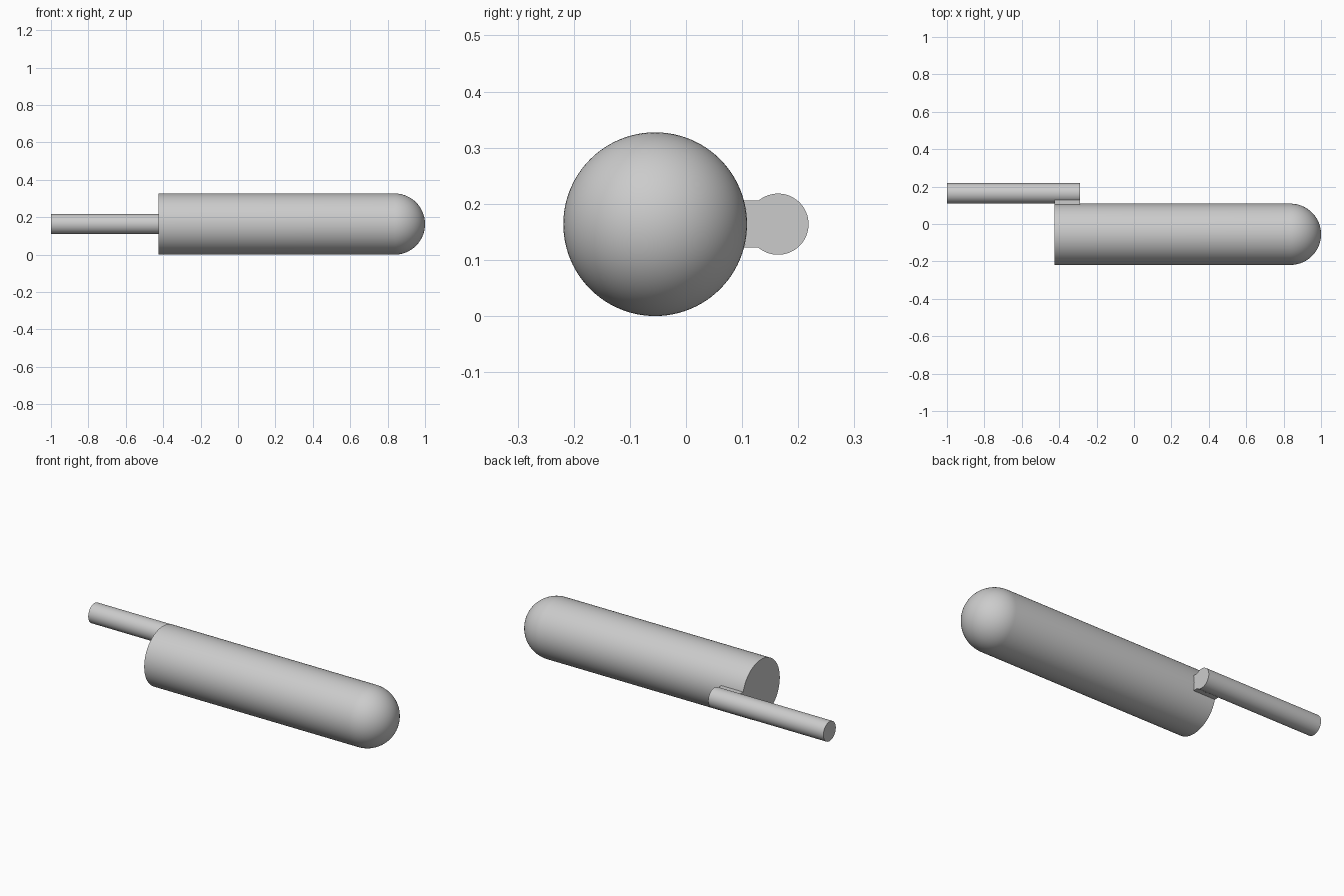
import bpy, bmesh
from math import sin, cos, pi, asin
from mathutils import Matrix, Vector

if "Cube" in bpy.data.objects:
    bpy.data.objects.remove(bpy.data.objects["Cube"])

Z = 0.1637                      # shared axis height
BODY_Y, BODY_R = -0.055, 0.1637
ROD_Y, ROD_R = 0.164, 0.0545
BACK, LINK_END = -0.425, -0.29


def finish(name, bm):
    bmesh.ops.remove_doubles(bm, verts=bm.verts, dist=1e-5)
    bmesh.ops.recalc_face_normals(bm, faces=bm.faces)
    mesh = bpy.data.meshes.new(name)
    bm.to_mesh(mesh)
    bm.free()
    obj = bpy.data.objects.new(name, mesh)
    bpy.context.collection.objects.link(obj)
    bpy.ops.object.select_all(action='DESELECT')
    obj.select_set(True)
    bpy.context.view_layer.objects.active = obj
    bpy.ops.object.shade_smooth_by_angle(angle=0.6)
    return obj


def lathe_x(name, profile, y, steps):
    """Revolve (x, radius) points about an axis parallel to x."""
    bm = bmesh.new()
    verts = [bm.verts.new((x, y + r, Z)) for x, r in profile]
    edges = [bm.edges.new(pair) for pair in zip(verts, verts[1:])]
    bmesh.ops.spin(bm, geom=verts + edges, cent=(0, y, Z), axis=(1, 0, 0),
                   angle=2 * pi, steps=steps, use_merge=True)
    return finish(name, bm)


# Main body: flat back, long barrel, hemispherical nose
nose = [(1 - BODY_R + BODY_R * sin(a), BODY_R * cos(a))
        for a in (i * pi / 48 for i in range(24))]
lathe_x("body", [(BACK, 0), (BACK, BODY_R)] + nose + [(1, 0)], BODY_Y, 96)

# Thin side rod
lathe_x("rod", [(-1, 0), (-1, ROD_R), (LINK_END, ROD_R), (LINK_END, 0)], ROD_Y, 64)

# Connecting web whose section follows both round surfaces
half = 0.042
body_a, rod_a = asin(half / BODY_R), asin(half / ROD_R)
ts = [i / 6 - 1 for i in range(13)]
section = [(BODY_Y + BODY_R * cos(t * body_a), Z + BODY_R * sin(t * body_a)) for t in ts]
section += [(ROD_Y - ROD_R * cos(t * rod_a), Z - ROD_R * sin(t * rod_a)) for t in ts]
bm = bmesh.new()
face = bm.faces.new([bm.verts.new((BACK, y, z)) for y, z in section])
ext = bmesh.ops.extrude_face_region(bm, geom=[face], use_keep_orig=True)
bmesh.ops.translate(bm, vec=(LINK_END - BACK, 0, 0),
                    verts=[v for v in ext["geom"] if isinstance(v, bmesh.types.BMVert)])
finish("connecting_web", bm)
